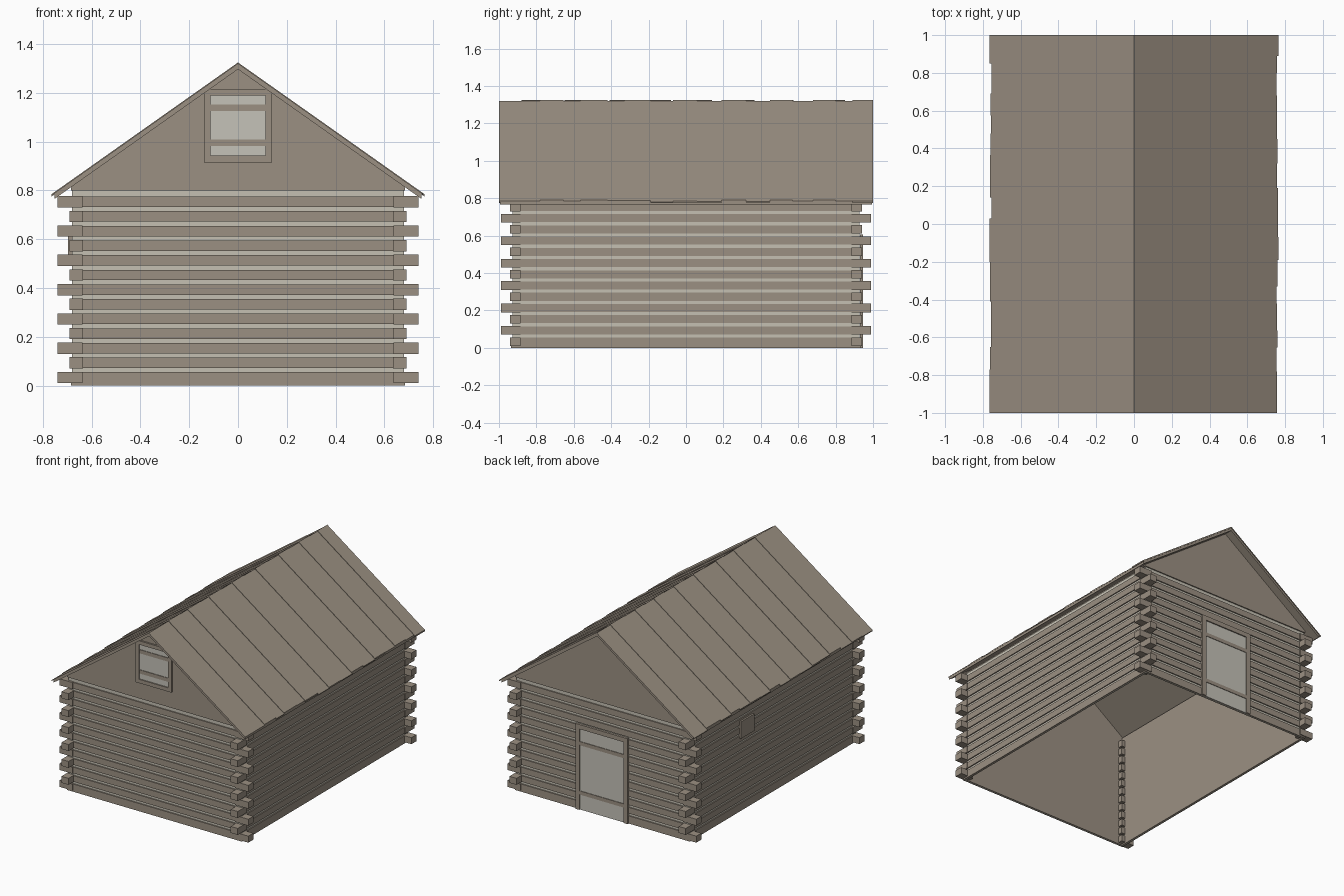
import bpy
import random

random.seed(4)
if "Cube" in bpy.data.objects:
    bpy.data.objects.remove(bpy.data.objects["Cube"], do_unlink=True)


def material(name, rgb):
    mat = bpy.data.materials.new(name)
    mat.use_nodes = True
    colour = (*rgb, 1)
    mat.diffuse_color = colour
    node = mat.node_tree.nodes["Principled BSDF"]
    node.inputs["Base Color"].default_value = colour
    node.inputs["Roughness"].default_value = 0.9
    return mat


WOOD = material("weathered wood", (0.33, 0.28, 0.225))
CHINK = material("pale chinking", (0.56, 0.53, 0.45))
PANE = material("pale pane", (0.56, 0.54, 0.48))


def make(name, verts, faces, mat):
    mesh = bpy.data.meshes.new(name)
    mesh.from_pydata(verts, [], faces)
    mesh.materials.append(mat)
    mesh.validate()
    obj = bpy.data.objects.new(name, mesh)
    bpy.context.collection.objects.link(obj)
    return obj


def prism(name, profile, y0, y1, mat):
    """Extrude an x-z profile, listed counter-clockwise from the front, along y."""
    n = len(profile)
    verts = [(x, y, z) for y in (y0, y1) for x, z in profile]
    faces = [tuple(range(n)), tuple(reversed(range(n, 2 * n)))]
    faces += [(i, i + n, (i + 1) % n + n, (i + 1) % n) for i in range(n)]
    return make(name, verts, faces, mat)


def box(name, x, y, z, mat):
    (x0, x1), (y0, y1), (z0, z1) = sorted(x), sorted(y), sorted(z)
    return prism(name, [(x0, z0), (x1, z0), (x1, z1), (x0, z1)], y0, y1, mat)


# Main dimensions: outer log faces, wall height, log rows
WX, WY, WALL = 0.685, 0.935, 0.8
ROWS, PITCH, LOG = 13, 0.06, 0.043
RIDGE, EAVE_X, EAVE_Z = 1.318, 0.762, 0.78
SLOPE = (RIDGE - EAVE_Z) / EAVE_X


def under(x):
    return RIDGE - 0.022 - SLOPE * abs(x)


# Gable ends with thin inner lining, chinking and log courses
for s, end in ((-1, "front"), (1, "back")):
    inner = WY - 0.018
    outline = [(-WX + 0.012, 0), (WX - 0.012, 0), (WX - 0.012, under(WX)),
               (0, under(0)), (-WX + 0.012, under(WX))]
    prism(end + "_lining", outline, *sorted((s * inner, s * (inner + 0.004))), WOOD)
    box(end + "_chinking", (-WX + 0.005, WX - 0.005),
        (s * (inner + 0.004), s * (WY - 0.008)), (0, WALL), CHINK)
    gable = [(-WX, WALL), (WX, WALL), (WX, under(WX)), (0, under(0)), (-WX, under(WX))]
    prism(end + "_gable", gable, *sorted((s * (inner + 0.004), s * WY)), WOOD)

for s, end in ((-1, "right"), (1, "left")):
    inner = WX - 0.018
    box(end + "_lining", (s * inner, s * (inner + 0.004)),
        (-WY + 0.012, WY - 0.012), (0, under(WX)), WOOD)
    box(end + "_chinking", (s * (inner + 0.004), s * (WX - 0.008)),
        (-WY + 0.01, WY - 0.01), (0, WALL), CHINK)

for i in range(ROWS):
    mid = 0.033 + PITCH * i
    z = (mid - LOG / 2 if i else 0, mid + LOG / 2)
    ends = (mid - 0.023, mid + 0.023)
    for s in (-1, 1):
        box("end_log", (-WX, WX), (s * (WY - 0.012), s * WY), z, WOOD)
        box("side_log", (s * (WX - 0.012), s * WX), (-WY, WY), z, WOOD)
        # Alternating notched corner ends
        for t in (-1, 1):
            if i % 2 == 0:
                box("end_log_tip", (s * 0.638, s * 0.74), (t * 0.885, t * 0.942), ends, WOOD)
            else:
                box("side_log_tip", (s * 0.636, s * 0.691), (t * 0.885, t * 0.99), ends, WOOD)


# Roof: a thin deck with uneven overlapping planks on each slope
def slope_slab(name, side, y0, y1, reach, low, high):
    z = RIDGE - SLOPE * reach
    pts = [(0, RIDGE + low), (side * reach, z + low), (side * reach, z + high), (0, RIDGE + high)]
    if side < 0:
        pts.reverse()
    return prism(name, pts, y0, y1, WOOD)


seams = {1: [-1, -0.78, -0.655, -0.565, -0.42, -0.33, -0.19, -0.07, 0.06,
             0.19, 0.32, 0.45, 0.57, 0.68, 0.8, 0.89, 1],
         -1: [-1, -0.88, -0.77, -0.65, -0.53, -0.41, -0.33, -0.2, -0.08, 0.03,
              0.14, 0.25, 0.365, 0.48, 0.575, 0.69, 0.85, 1]}
for side, cuts in seams.items():
    slope_slab("roof_deck", side, -0.995, 0.995, 0.752, -0.022, 0)
    for k, (a, b) in enumerate(zip(cuts, cuts[1:])):
        slope_slab("roof_plank", side, a, b, random.uniform(0.754, 0.766),
                   -0.004, 0.002 + 0.004 * (k % 2))


# Framed openings on the gable ends: pane, surround and two cross bars
def opening(name, s, half, z0, z1, rim, bars, sill):
    face = s * (WY - 0.004)
    box(name + "_pane", (-half + rim, half - rim), (face, s * (WY + 0.004)), (z0 + sill, z1 - rim), PANE)
    front = s * (WY + 0.012)
    for t in (-1, 1):
        box(name + "_jamb", (t * (half - rim), t * half), (face, front), (z0, z1), WOOD)
    box(name + "_head", (-half + rim, half - rim), (face, front), (z1 - rim, z1), WOOD)
    if sill:
        box(name + "_sill", (-half + rim, half - rim), (face, front), (z0, z0 + sill), WOOD)
    for z in bars:
        box(name + "_bar", (-half + rim, half - rim), (face, s * (WY + 0.008)),
            (z - 0.013, z + 0.013), WOOD)


opening("front_window", -1, 0.14, 0.915, 1.215, 0.027, (0.995, 1.138), 0.027)
opening("back_door", 1, 0.205, 0, 0.605, 0.032, (0.12, 0.47), 0)

# Small shuttered hatch on the right wall
box("side_hatch", (-WX - 0.012, -WX + 0.004), (0.23, 0.38), (0.52, 0.64), WOOD)
